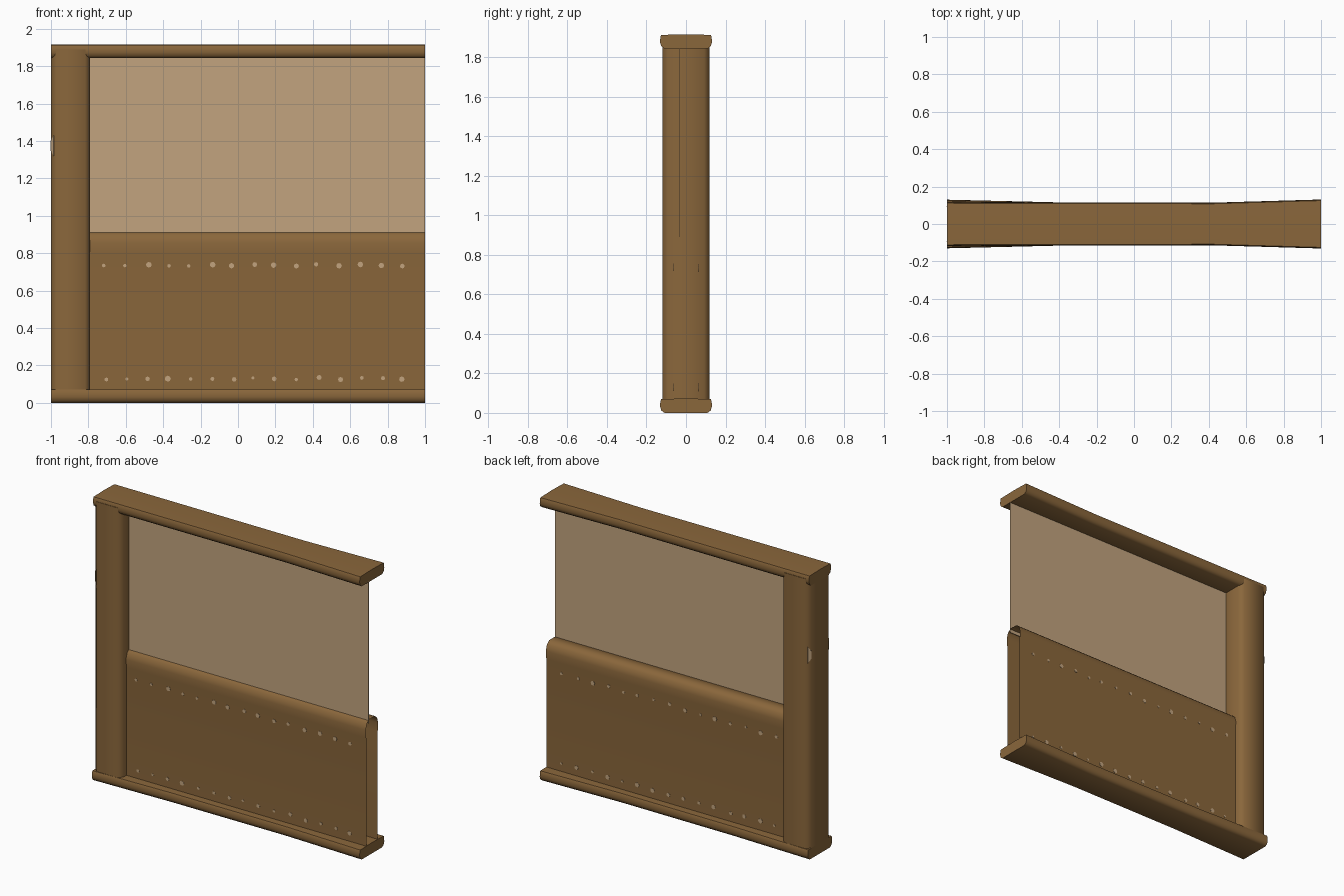
import bpy, bmesh, math, random

if "Cube" in bpy.data.objects:
    bpy.data.objects.remove(bpy.data.objects["Cube"])

random.seed(4)


def material(name, rgb):
    m = bpy.data.materials.new(name)
    m.diffuse_color = (*rgb, 1)
    m.use_nodes = True
    m.node_tree.nodes["Principled BSDF"].inputs["Base Color"].default_value = m.diffuse_color
    return m


WOOD = material("brown_wood", (0.255, 0.135, 0.044))
TAN = material("pale_tan", (0.54, 0.37, 0.21))


def finish(name, bm, mat, angle=None, fix=True):
    if fix:
        bmesh.ops.recalc_face_normals(bm, faces=bm.faces[:])
    me = bpy.data.meshes.new(name)
    bm.to_mesh(me)
    bm.free()
    me.materials.append(mat)
    ob = bpy.data.objects.new(name, me)
    bpy.context.collection.objects.link(ob)
    if angle:
        bpy.context.view_layer.objects.active = ob
        ob.select_set(True)
        bpy.ops.object.shade_smooth_by_angle(angle=math.radians(angle))
        ob.select_set(False)
    return ob


def loft(bm, rings, closed=True):
    """Skin a row of equal cross-sections; cap them when closed."""
    vs = [[bm.verts.new(p) for p in r] for r in rings]
    n = len(vs[0])
    for a, b in zip(vs, vs[1:]):
        for i in range(n if closed else n - 1):
            j = (i + 1) % n
            bm.faces.new((a[i], a[j], b[j], b[i]))
    if closed:
        bm.faces.new(vs[0])
        bm.faces.new(vs[-1][::-1])


def rail(name, z, left_w):
    """Beam that flares towards both ends, with rounded sides."""
    half = [(-0.022, 0.0), (-0.006, 0.012), (0.0, 0.032), (-0.001, 0.058), (-0.006, 0.07)]
    rings = []
    for x, w in [(-1, left_w), (-0.42, 0.116), (0.42, 0.114), (1, 0.131)]:
        right = [(x, w + d, z + h) for d, h in half]
        left = [(x, -y, h) for _, y, h in reversed(right)]
        rings.append(right + [(x, 0, z + 0.073)] + left)
    bm = bmesh.new()
    loft(bm, rings)
    return finish(name, bm, WOOD, 50)


rail("bottom_rail", 0.0, 0.13)
rail("top_rail", 1.843, 0.117)

# Corner post with bevelled, softly shaded edges
bm = bmesh.new()
cx, hx, hy, c = -0.895, 0.105, 0.119, 0.028
sec = [(hx, hy - c), (hx - c, hy), (-hx + c, hy), (-hx, hy - c),
       (-hx, -hy + c), (-hx + c, -hy), (hx - c, -hy), (hx, -hy + c)]
loft(bm, [[(cx + x, y, z) for x, y in sec] for z in (0.05, 1.89)])
finish("corner_post", bm, WOOD, 50)

# Lower panel: one folded sheet, open at the right end
bm = bmesh.new()
half = [(-0.061, 0.05), (-0.061, 0.80), (-0.066, 0.855), (-0.054, 0.895), (-0.03, 0.915)]
prof = half + [(-y, z) for y, z in reversed(half)]
loft(bm, [[(x, y, z) for y, z in prof] for x in (1.0, -0.80)], closed=False)
finish("lower_panel", bm, WOOD, 50, fix=False)

# Thin upper pane
bm = bmesh.new()
bmesh.ops.create_cube(bm, size=1)
for v in bm.verts:
    v.co = (0.1 + v.co.x * 1.8, -0.034 + v.co.y * 0.004, 1.37 + v.co.z * 0.96)
finish("upper_pane", bm, TAN)

# Rows of pale pegs on both sides of the panel
bm = bmesh.new()
for side in (-1, 1):
    for z, count in ((0.735, 15), (0.13, 15)):
        for i in range(count):
            r = random.uniform(0.008, 0.016)
            x = -0.71 + i * 1.59 / (count - 1) + random.uniform(-0.01, 0.01)
            zz = z + random.uniform(-0.006, 0.006)
            ring = [(x + r * math.cos(k * math.pi / 4), zz + r * math.sin(k * math.pi / 4))
                    for k in range(8)]
            loft(bm, [[(px, side * y, pz) for px, pz in ring] for y in (0.06, 0.063)])
finish("panel_pegs", bm, TAN)

# Small worn chips on the outer corners of the post
bm = bmesh.new()
for side in (-1, 1):
    a, b = (-1.0005, side * (hy - c)), (-1.0005 + c * 0.6, side * (hy - c * 0.4))
    lo, hi = 1.32, 1.43
    pts = [(a[0], a[1], lo + 0.03), (b[0], b[1], lo), (b[0], b[1], hi), (a[0], a[1], hi - 0.03)]
    loft(bm, [[(x - o, y + side * o, z) for x, y, z in pts] for o in (0.0, 0.002)])
finish("post_chips", bm, TAN)
